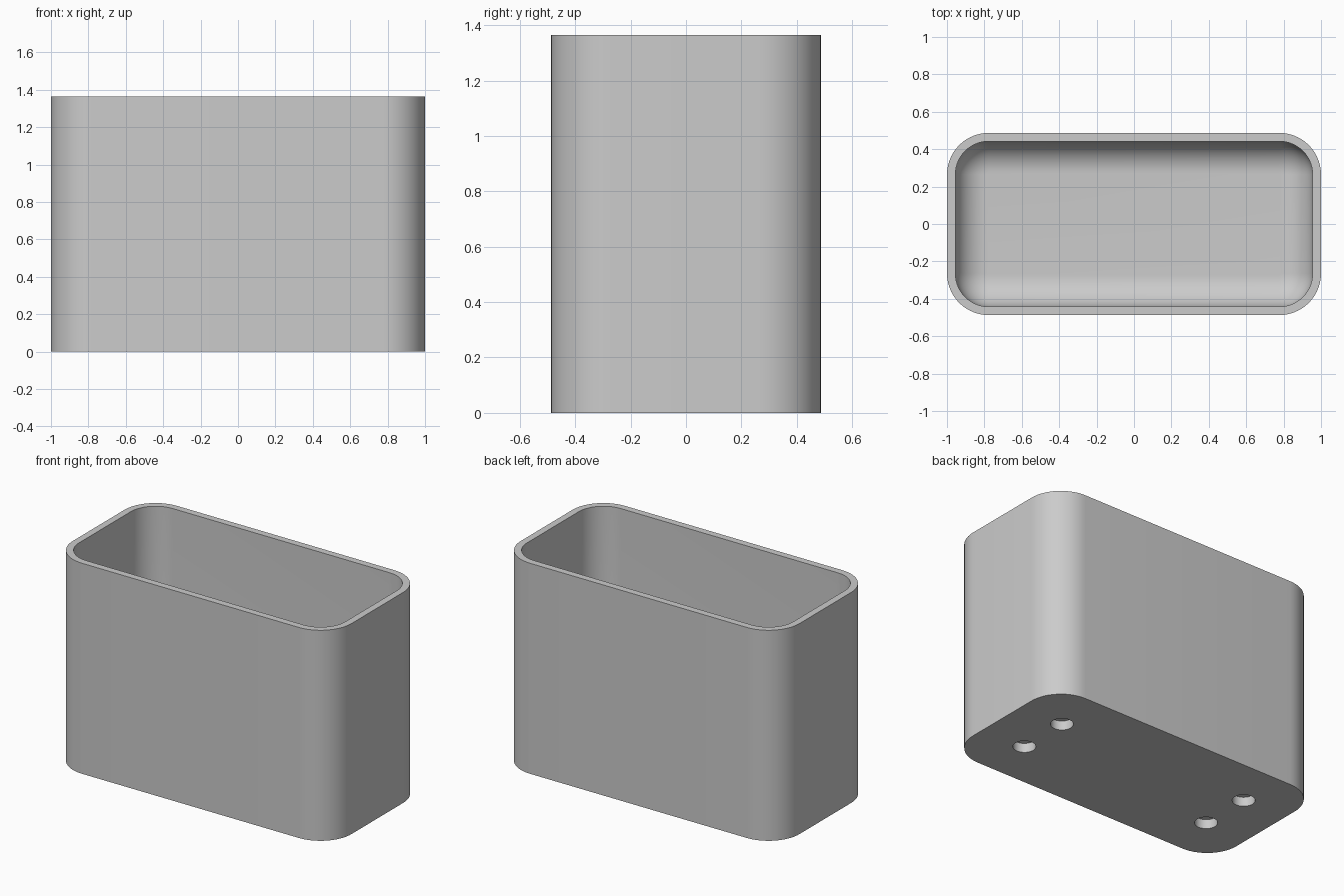
import bpy, bmesh
from math import sin, cos, pi

if "Cube" in bpy.data.objects:
    bpy.data.objects.remove(bpy.data.objects["Cube"], do_unlink=True)

HX, HY, HEIGHT = 1.0, 0.487, 1.365     # outer half sizes and height
CORNER, WALL, FLOOR = 0.223, 0.045, 0.09
FILLET = 0.17                          # rounding between inner wall and floor
SEGMENTS = 14

grey = bpy.data.materials.new("light grey plastic")
grey.use_nodes = True
colour = (0.6, 0.6, 0.6, 1)
grey.diffuse_color = colour
grey.node_tree.nodes["Principled BSDF"].inputs["Base Color"].default_value = colour


def ring(bm, inset, z):
    """Rounded rectangle loop, shrunk by inset, at height z."""
    cx, cy, r = HX - CORNER, HY - CORNER, CORNER - inset
    verts = []
    for q, (sx, sy) in enumerate([(1, 1), (-1, 1), (-1, -1), (1, -1)]):
        for i in range(SEGMENTS + 1):
            a = (q + i / SEGMENTS) * pi / 2
            verts.append(bm.verts.new((sx * cx + r * cos(a), sy * cy + r * sin(a), z)))
    return verts


# Body: one section running up the outside, over the rim and down to the floor
section = [(0, 0), (0, HEIGHT), (WALL, HEIGHT)]
for i in range(SEGMENTS + 1):
    a = i / SEGMENTS * pi / 2
    section.append((WALL + FILLET * (1 - cos(a)), FLOOR + FILLET * (1 - sin(a))))

bm = bmesh.new()
rings = [ring(bm, inset, z) for inset, z in section]
for low, high in zip(rings, rings[1:]):
    n = len(low)
    for i in range(n):
        j = (i + 1) % n
        bm.faces.new((low[i], low[j], high[j], high[i]))
bm.faces.new(rings[0][::-1])
bm.faces.new(rings[-1])
bmesh.ops.recalc_face_normals(bm, faces=bm.faces)
mesh = bpy.data.meshes.new("open_box")
bm.to_mesh(mesh)
bm.free()
mesh.materials.append(grey)
box = bpy.data.objects.new("open_box", mesh)
bpy.context.collection.objects.link(box)

# Four blind round holes in the underside
HOLE_RADIUS, HOLE_DEPTH = 0.067, 0.06
bpy.ops.object.select_all(action="DESELECT")
for sx in (-1, 1):
    for sy in (-1, 1):
        bpy.ops.mesh.primitive_cylinder_add(
            vertices=40, radius=HOLE_RADIUS, depth=2 * HOLE_DEPTH,
            location=(sx * 0.69, sy * 0.17, 0))
        cutter = bpy.context.object
        cutter.name = "hole_cutter"
        cutter.hide_render = True
        cutter.data.materials.append(grey)
        bpy.context.view_layer.objects.active = box
        cut = box.modifiers.new("hole", "BOOLEAN")
        cut.operation, cut.solver, cut.object = "DIFFERENCE", "EXACT", cutter
        bpy.ops.object.modifier_apply(modifier=cut.name)
        bpy.data.objects.remove(cutter, do_unlink=True)

# Smooth rounded walls, crisp rim and holes
box.select_set(True)
bpy.context.view_layer.objects.active = box
bpy.ops.object.shade_smooth_by_angle(angle=pi / 6)
